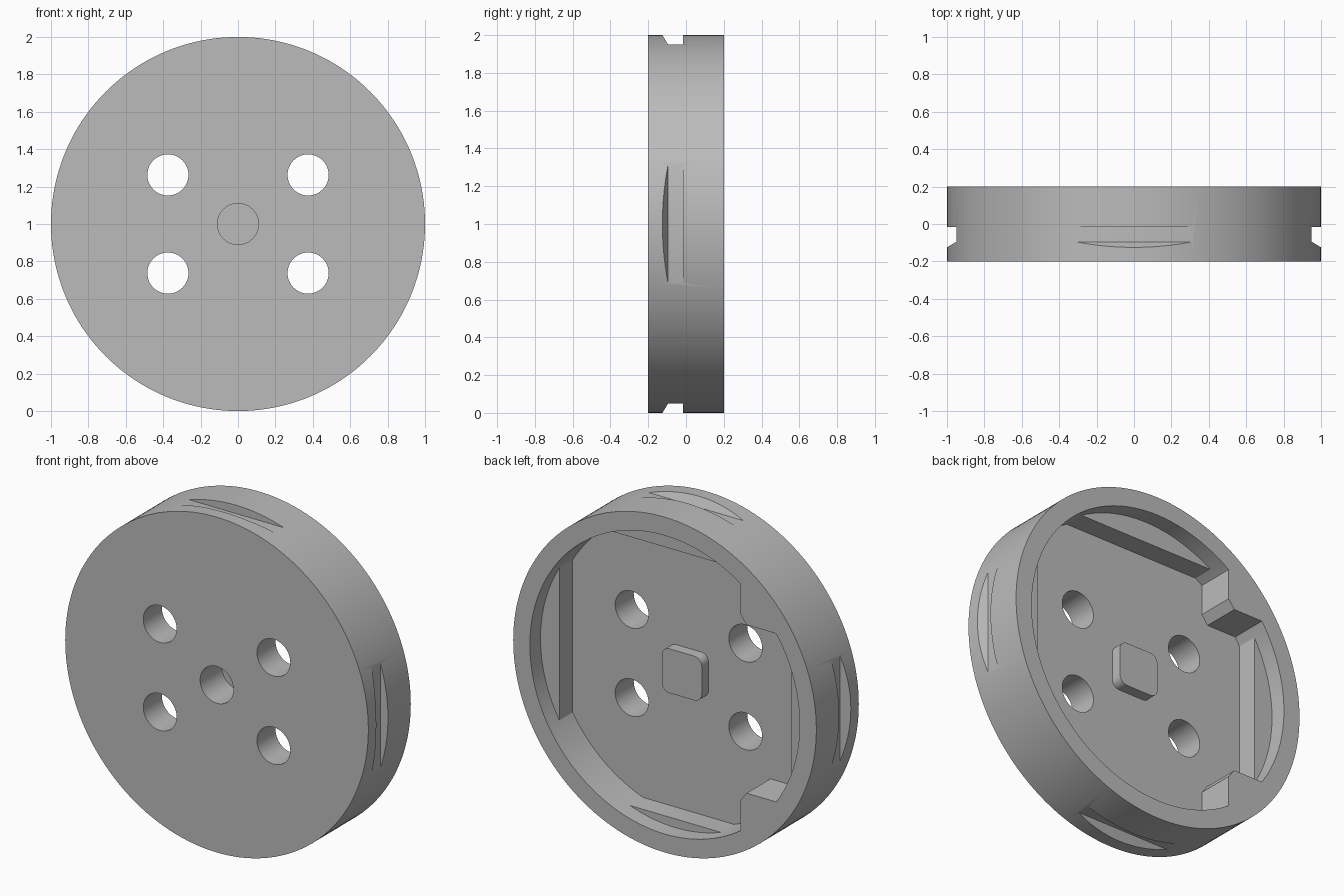
import bpy, bmesh, math
from mathutils import Matrix

if "Cube" in bpy.data.objects:
    bpy.data.objects.remove(bpy.data.objects["Cube"], do_unlink=True)

grey = bpy.data.materials.new("plain_grey")
grey.use_nodes = True
colour = (0.5, 0.5, 0.5, 1)
grey.diffuse_color = colour
grey.node_tree.nodes["Principled BSDF"].inputs["Base Color"].default_value = colour


def prism(name, points, y0, y1):
    """Extrude an outline in the x-z plane from y0 to y1."""
    bm = bmesh.new()
    face = bm.faces.new([bm.verts.new((x, y0, z)) for x, z in points])
    side = bmesh.ops.extrude_face_region(bm, geom=[face])["geom"]
    moved = [v for v in side if isinstance(v, bmesh.types.BMVert)]
    bmesh.ops.translate(bm, verts=moved, vec=(0, y1 - y0, 0))
    bmesh.ops.recalc_face_normals(bm, faces=bm.faces)
    mesh = bpy.data.meshes.new(name)
    bm.to_mesh(mesh)
    bm.free()
    mesh.materials.append(grey)
    obj = bpy.data.objects.new(name, mesh)
    bpy.context.collection.objects.link(obj)
    return obj


def circle(r, n, cx=0, cz=0):
    steps = [2 * math.pi * i / n for i in range(n)]
    return [(cx + r * math.cos(a), cz + r * math.sin(a)) for a in steps]


def rectangle(x0, x1, z0, z1):
    return [(x0, z0), (x1, z0), (x1, z1), (x0, z1)]


def subtract(target, cutter):
    cutter.hide_render = True
    mod = target.modifiers.new("cut", "BOOLEAN")
    mod.operation = "DIFFERENCE"
    mod.solver = "EXACT"
    mod.object = cutter
    bpy.context.view_layer.objects.active = target
    bpy.ops.object.modifier_apply(modifier=mod.name)
    bpy.data.objects.remove(cutter, do_unlink=True)


FLOOR, SHELF, BACK = -0.025, 0.1, 0.2

# Disc body and the recess that will hollow its back
body = prism("wheel_disc", circle(1, 160), -BACK, BACK)
recess = prism("recess_cutter", circle(0.89, 160), FLOOR, 0.3)

# Flat shelves behind the rim grooves: right, top, left, bottom
for i, reach in enumerate((0.765, 0.765, 0.765, 0.838)):
    shelf = prism("shelf", rectangle(reach, 2, -2, 2), -0.1, SHELF)
    shelf.data.transform(Matrix.Rotation(-i * math.pi / 2, 4, "Y"))
    subtract(recess, shelf)

# Two chamfered corner blocks, flush with the rim
for s in (1, -1):
    outline = [(-0.5, 2), (-0.5, 0.555), (-0.54, 0.502), (-2, 0.502), (-2, 2)]
    subtract(recess, prism("corner_block", [(x, s * z) for x, z in outline], -0.1, 0.4))

# Rounded square hub on the recess floor
half, radius = 0.132, 0.05
hub = []
for k in range(4):
    middle = math.pi / 4 + k * math.pi / 2
    cx = math.copysign(half - radius, math.cos(middle))
    cz = math.copysign(half - radius, math.sin(middle))
    for j in range(9):
        a = k * math.pi / 2 + j * math.pi / 16
        hub.append((cx + radius * math.cos(a), cz + radius * math.sin(a)))
subtract(recess, prism("hub", hub, -0.1, 0.04))
subtract(body, recess)

# Four through holes and the blind centre hole
for sx in (1, -1):
    for sz in (1, -1):
        subtract(body, prism("bolt_hole", circle(0.11, 48, sx * 0.375, sz * 0.2625), -0.3, 0.3))
subtract(body, prism("centre_hole", circle(0.11, 48), -0.3, 0.005))

# Straight grooves across the rim, each with one sloped side
groove = [(0.95, -0.015), (0.95, -0.095), (1.0, -0.125), (1.1, -0.185), (1.1, -0.015)]
for i in range(4):
    cutter = prism("rim_groove", groove, -0.6, 0.6)
    # Turn the outline so that it runs along the rim tangent
    turn = Matrix(((1, 0, 0, 0), (0, 0, 1, 0), (0, -1, 0, 0), (0, 0, 0, 1)))
    cutter.data.transform(Matrix.Rotation(-i * math.pi / 2, 4, "Y") @ turn)
    subtract(body, cutter)

# Smooth the round walls, keep the edges crisp
body.location.z = 1
bpy.ops.object.select_all(action="DESELECT")
body.select_set(True)
bpy.context.view_layer.objects.active = body
bpy.ops.object.shade_smooth_by_angle(angle=math.radians(25))
